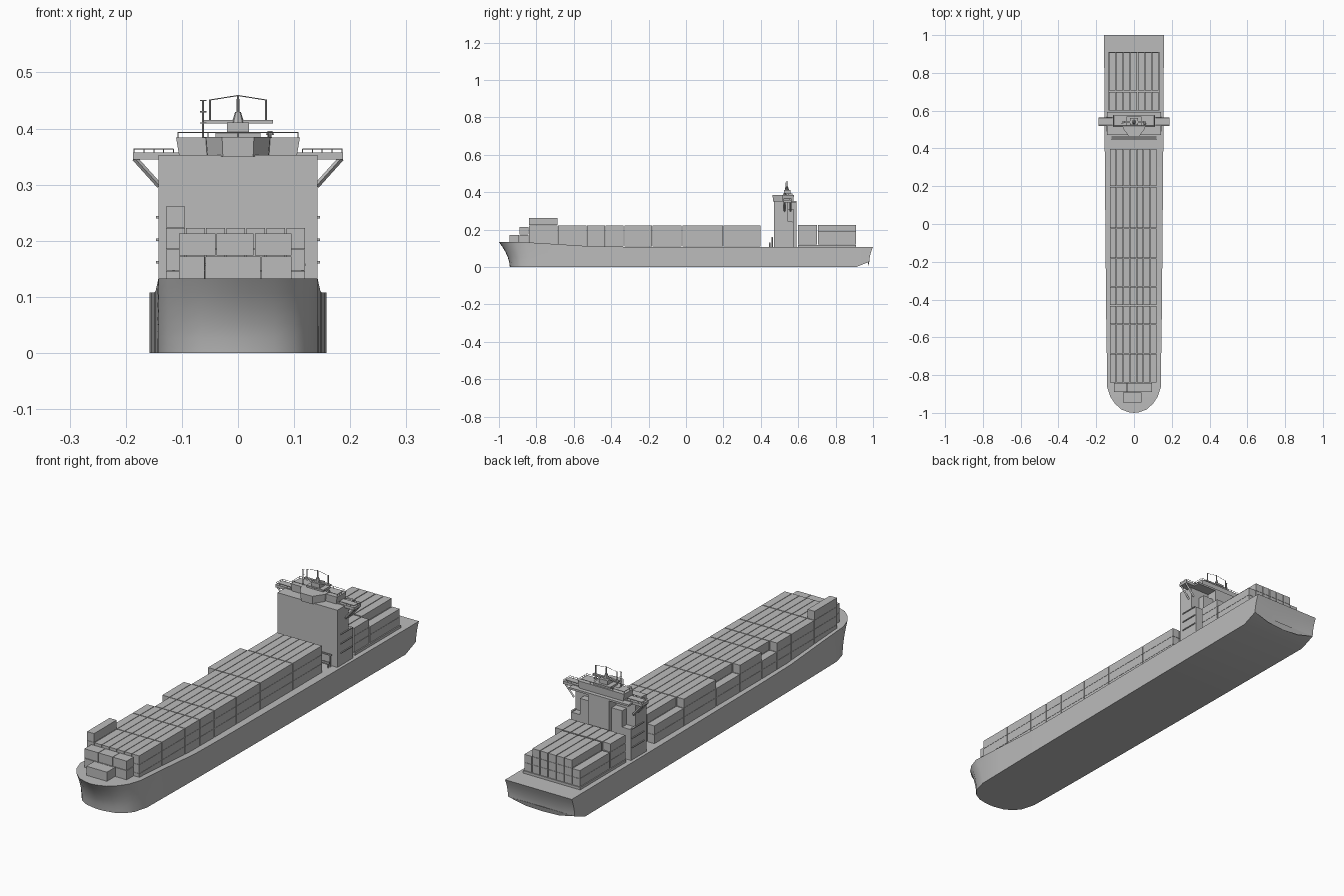
import bpy, bmesh
from mathutils import Vector

if "Cube" in bpy.data.objects:
    bpy.data.objects.remove(bpy.data.objects["Cube"])

GREY = (0.5, 0.5, 0.5, 1)
mat = bpy.data.materials.new("plain grey")
mat.use_nodes = True
mat.diffuse_color = GREY
mat.node_tree.nodes["Principled BSDF"].inputs["Base Color"].default_value = GREY


def finish(name, bm):
    bmesh.ops.recalc_face_normals(bm, faces=bm.faces)
    me = bpy.data.meshes.new(name)
    bm.to_mesh(me)
    bm.free()
    me.materials.append(mat)
    ob = bpy.data.objects.new(name, me)
    bpy.context.collection.objects.link(ob)
    return ob


def add_box(bm, x0, x1, y0, y1, z0, z1):
    vs = bmesh.ops.create_cube(bm, size=1)["verts"]
    for v in vs:
        v.co = Vector((x0 + (v.co.x + .5) * (x1 - x0),
                       y0 + (v.co.y + .5) * (y1 - y0),
                       z0 + (v.co.z + .5) * (z1 - z0)))


def boxes(name, items):
    bm = bmesh.new()
    for it in items:
        add_box(bm, *it)
    return finish(name, bm)


def prism(name, outline, z0, z1, grow=1.0):
    """Symmetric plan outline (right half, front to back), flared at the top."""
    full = outline + [(-x, y) for x, y in reversed(outline)]
    cy = sum(p[1] for p in full) / len(full)
    bm = bmesh.new()
    low = [bm.verts.new((x, y, z0)) for x, y in full]
    top = [bm.verts.new((x * grow, cy + (y - cy) * grow, z1)) for x, y in full]
    bm.faces.new(low)
    bm.faces.new(top)
    for i in range(len(full)):
        j = (i + 1) % len(full)
        bm.faces.new((low[i], low[j], top[j], top[i]))
    return finish(name, bm)


def rods(name, segs, sides=6):
    bm = bmesh.new()
    for a, b, r0, r1 in segs:
        a, b = Vector(a), Vector(b)
        d = b - a
        vs = bmesh.ops.create_cone(bm, cap_ends=True, segments=sides, radius1=r0,
                                   radius2=r1, depth=d.length)["verts"]
        q = d.to_track_quat('Z', 'Y')
        for v in vs:
            v.co = q @ v.co + (a + b) / 2
    return finish(name, bm)


# Hull stations: half width, deck y, keel y, deck z, keel z
STATIONS = [
    (.025, -.997, -.94, .133, 0), (.065, -.983, -.932, .133, 0),
    (.100, -.952, -.912, .133, 0), (.125, -.915, -.882, .133, 0),
    (.142, -.865, -.82, .133, 0), (.144, -.70, -.70, .123, 0),
    (.147, -.50, -.50, .110, 0), (.149, -.30, -.30, .108, 0),
    (.155, .40, .40, .108, 0), (.158, .91, .91, .108, 0),
    (.158, 1, .98, .108, .028)]
TRANSOM = [(.08, 1, .975, .108, .009), (0, 1, .972, .108, .004)]
BOW = [(0, -1, -.942, .133, 0)]
LEVELS = [0, .2, .4, .6, .8, 1]


def mirror(st):
    return [(-s[0],) + s[1:] for s in reversed(st)]


loop = BOW + STATIONS + TRANSOM + mirror(TRANSOM[:1]) + mirror(STATIONS)
bm = bmesh.new()
grid = [[bm.verts.new((x, yk + (yd - yk) * f ** 1.8, zk + (zd - zk) * f))
         for x, yd, yk, zd, zk in loop] for f in LEVELS]
n, m = len(loop), len(STATIONS)
for lo, hi in zip(grid, grid[1:]):
    for i in range(n):
        j = (i + 1) % n
        bm.faces.new((lo[i], lo[j], hi[j], hi[i]))
for ring in (grid[0], grid[-1]):
    bm.faces.new((ring[0], ring[1], ring[-1]))
    for i in range(1, m):
        bm.faces.new((ring[i], ring[i + 1], ring[n - i - 1], ring[n - i]))
    bm.faces.new(ring[m:m + 5])
hull = finish("hull", bm)
bpy.ops.object.select_all(action='DESELECT')
hull.select_set(True)
bpy.context.view_layer.objects.active = hull
bpy.ops.object.shade_smooth_by_angle(angle=.6)

# Main container stacks
COLS = [-.128 + .0357 * i for i in range(7)]
BAYS = [-.84, -.685, -.53, -.43, -.33, -.18, -.02, .2, .4]
W, GAP, TIER, BASE = .0335, .003, .0385, .1085
stacks = []
for c, x in enumerate(COLS):
    for b, (y0, y1) in enumerate(zip(BAYS, BAYS[1:])):
        tiers = 2 if c == 0 and b in (3, 5, 7) else 3
        if c == 0 and b == 0:
            tiers = 4
        for t in range(tiers):
            z = BASE + TIER * t
            stacks.append((x, x + W, y0, y1 - GAP, z, z + TIER - .001))
boxes("main_containers", stacks)

# Bow containers
boxes("bow_containers", [
    (-.058, .04, -.945, -.892, .132, .172),
    (-.105, -.06, -.89, -.843, .132, .172), (-.058, .04, -.89, -.843, .132, .172),
    (.042, .095, -.89, -.843, .132, .172),
    (-.105, -.04, -.89, -.843, .174, .213), (-.038, .028, -.89, -.843, .174, .213),
    (.03, .095, -.89, -.843, .174, .213)])

# Aft containers on a raised hatch
boxes("aft_hatch", [(-.135, .135, .60, .91, .105, .119)])
aft = []
for c in range(7):
    x = -.132 + .038 * c
    for b, (y0, y1) in enumerate([(.60, .70), (.706, .908)]):
        for t in range(2 if c in (0, 6) and b == 1 else 3):
            z = .12 + .035 * t
            aft.append((x, x + .035, y0, y1, z, z + .034))
boxes("aft_containers", aft)

# Deckhouse tower, stepped towards the stern
boxes("deckhouse", [
    (-.142, .142, .47, .545, .105, .35), (-.142, .142, .545, .575, .105, .24),
    (-.05, .05, .545, .592, .105, .35), (-.10, .10, .545, .575, .24, .31)])
boxes("deckhouse_ledges", [
    (s * .142 - .004, s * .142 + .004, .49, .57, z, z + .004)
    for s in (-1, 1) for z in (.16, .20, .24)])
boxes("bridge_wing_deck", [(-.187, .187, .52, .565, .345, .357),
                           (-.142, .142, .47, .592, .345, .353)])
rods("wing_braces", [((s * .184, y, .347), (s * .14, y, .298), .005, .005)
                     for s in (-1, 1) for y in (.527, .558)], 4)

# Bridge with a projecting wheelhouse bay
prism("bridge", [(.105, .515), (.105, .575)], .352, .384, 1.05)
prism("wheelhouse_bay", [(.027, .465), (.054, .505), (.058, .54)], .35, .385, 1.05)
boxes("upper_house", [(-.04, .04, .52, .57, .384, .393),
                      (-.02, .02, .525, .56, .393, .411)])


# Railings: rails with short posts
def railing(name, path, z, h):
    segs = []
    for (x0, y0), (x1, y1) in zip(path, path[1:]):
        segs.append(((x0, y0, z + h), (x1, y1, z + h), .001, .001))
        for k in range(5):
            x, y = x0 + (x1 - x0) * k / 4, y0 + (y1 - y0) * k / 4
            segs.append(((x, y, z), (x, y, z + h), .0008, .0008))
    rods(name, segs, 4)


for s, side in ((-1, "right"), (1, "left")):
    railing("wing_railing_" + side, [(s * .115, .522), (s * .185, .522),
                                     (s * .185, .563), (s * .115, .563)], .357, .007)
railing("roof_railing", [(-.107, .52), (.107, .52), (.107, .572),
                         (-.107, .572), (-.107, .52)], .384, .009)

# Mast, yard, antennas and stays
boxes("mast_yard", [(-.062, .062, .535, .545, .409, .415)])
rods("mast", [((0, .54, .411), (0, .54, .43), .011, .005),
              ((0, .54, .43), (0, .54, .46), .003, .002)], 8)
rods("antennas", [((s * .05, .54, .415), (s * .05, .54, .452), .002, .002)
                  for s in (-1, 1)]
     + [((-.062, .53, .384), (-.062, .53, .45), .002, .002)]
     + [((-.068, .53, z), (-.056, .53, z), .001, .001) for z in (.41, .43, .45)])
rods("mast_stays", [((0, .54, .459), (s * .05, .54, .451), .0009, .0009)
                    for s in (-1, 1)], 4)
rods("radar_dome", [((.057, .53, .384), (.057, .53, .391), .003, .003),
                    ((.057, .53, .389), (.057, .53, .396), .007, .004)], 8)

# Deck gear in front of the deckhouse
boxes("deck_gear", [(-.12, .12, .445, .452, .125, .132),
                    (-.12, .12, .458, .464, .155, .160)])
rods("deck_gear_posts", [((x, y, .106), (x, y, z), .003, .003)
                         for x in (-.115, -.04, .04, .115)
                         for y, z in ((.448, .13), (.461, .158))])
